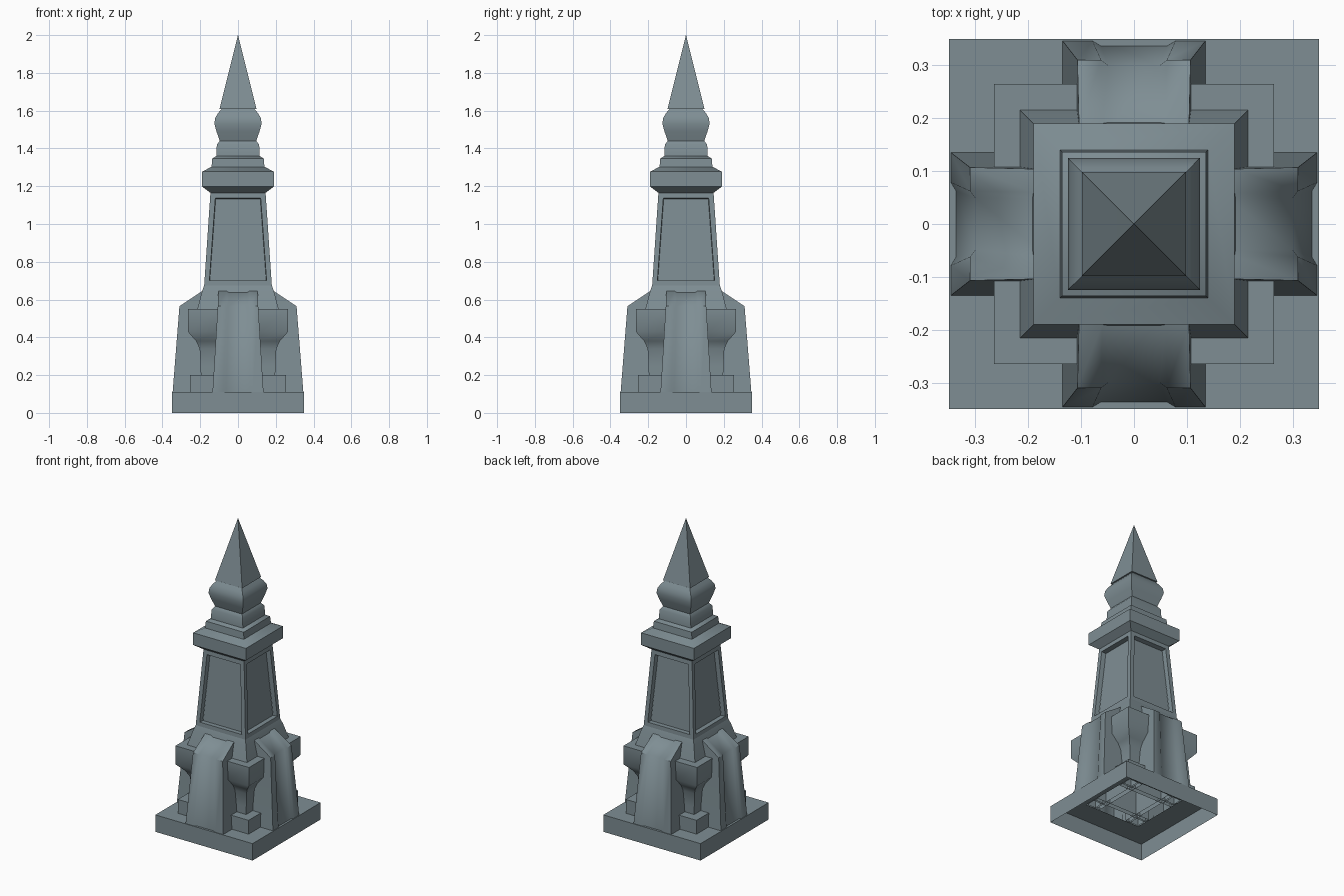
import bpy, bmesh, math

cube = bpy.data.objects.get("Cube")
if cube:
    bpy.data.objects.remove(cube, do_unlink=True)

stone = bpy.data.materials.new("blue_grey_stone")
stone.use_nodes = True
COLOR = (0.21, 0.27, 0.295, 1)
stone.diffuse_color = COLOR
bsdf = stone.node_tree.nodes["Principled BSDF"]
bsdf.inputs["Base Color"].default_value = COLOR
bsdf.inputs["Roughness"].default_value = 0.8


def loft(bm, rings, cap_top=True, cap_bottom=False):
    """Join rings of points into a skin."""
    loops = [[bm.verts.new(p) for p in ring] for ring in rings]
    n = len(loops[0])
    for a, b in zip(loops, loops[1:]):
        for i in range(n):
            j = (i + 1) % n
            bm.faces.new((a[i], a[j], b[j], b[i]))
    if cap_top:
        bm.faces.new(loops[-1])
    if cap_bottom:
        bm.faces.new(loops[0][::-1])


def square(lo, hi, z):
    return [(lo, lo, z), (hi, lo, z), (hi, hi, z), (lo, hi, z)]


def centred(profile):
    return [square(-w, w, z) for w, z in profile]


def finish(name, bm, turns=0, smooth=50):
    """Store the mesh with sharp creases kept and turn it about z."""
    bm.normal_update()
    for f in bm.faces:
        f.smooth = True
    for e in bm.edges:
        e.smooth = e.calc_face_angle(math.pi) < math.radians(smooth)
    mesh = bpy.data.meshes.new(name)
    bm.to_mesh(mesh)
    bm.free()
    mesh.materials.append(stone)
    obj = bpy.data.objects.new(name, mesh)
    obj.rotation_euler.z = turns * math.pi / 2
    bpy.context.collection.objects.link(obj)


# Plinth, open underneath
bm = bmesh.new()
loft(bm, centred([(0.35, 0), (0.35, 0.11), (0.2, 0.11)]), cap_top=False)
finish("plinth", bm)

# Core and flared skirt of the tower
bm = bmesh.new()
loft(bm, centred([(0.13, 0.11), (0.13, 0.5), (0.215, 0.55),
                  (0.19, 0.645), (0.179, 0.675)]), cap_top=False)
finish("core_skirt", bm)

# Tapered shaft with a recessed panel on each side
bm = bmesh.new()
loft(bm, centred([(0.179, 0.675), (0.146, 1.165)]), cap_top=False)
bm.normal_update()
panels = list(bm.faces)
bmesh.ops.inset_individual(bm, faces=panels, thickness=0.038)
bmesh.ops.inset_individual(bm, faces=panels, thickness=0.003, depth=-0.03)
finish("panelled_shaft", bm)

# Cornice and stepped neck
bm = bmesh.new()
loft(bm, centred([(0.146, 1.165), (0.19, 1.198), (0.19, 1.277),
                  (0.14, 1.303), (0.136, 1.347), (0.115, 1.36),
                  (0.112, 1.42), (0.097, 1.44), (0.114, 1.49),
                  (0.125, 1.53), (0.121, 1.56), (0.107, 1.585),
                  (0.085, 1.612)]))
finish("cornice_and_neck", bm)

# Pointed spire
bm = bmesh.new()
loft(bm, centred([(0.098, 1.608), (0.07, 1.72), (0.0005, 2)]),
     cap_bottom=True)
finish("spire", bm)


# Buttress cross-section: a grooved face pointing to the front
def buttress_ring(w, out, z):
    half = [(w, -0.1), (w, -out), (w * 0.58, -out), (w * 0.46, 0.01 - out)]
    outline = half + [(-x, y) for x, y in reversed(half)]
    return [(x, y, z) for x, y in reversed(outline)]


for k, side in enumerate(("front", "left", "back", "right")):
    bm = bmesh.new()
    loft(bm, [buttress_ring(0.135, 0.346, 0.11),
              buttress_ring(0.107, 0.31, 0.565),
              buttress_ring(0.104, 0.19, 0.645)])
    finish(side + "_buttress", bm, k)

# Corner columns: foot block, slim shaft and spreading capital
for k, corner in enumerate(("back_left", "back_right", "front_right", "front_left")):
    bm = bmesh.new()
    loft(bm, [square(0.125, 0.255, z) for z in (0.11, 0.2)])
    loft(bm, [square(0.1, hi, z) for hi, z in
              ((0.195, 0.11), (0.198, 0.25), (0.203, 0.34),
               (0.222, 0.38), (0.265, 0.43), (0.265, 0.55))])
    finish(corner + "_column", bm, k)
